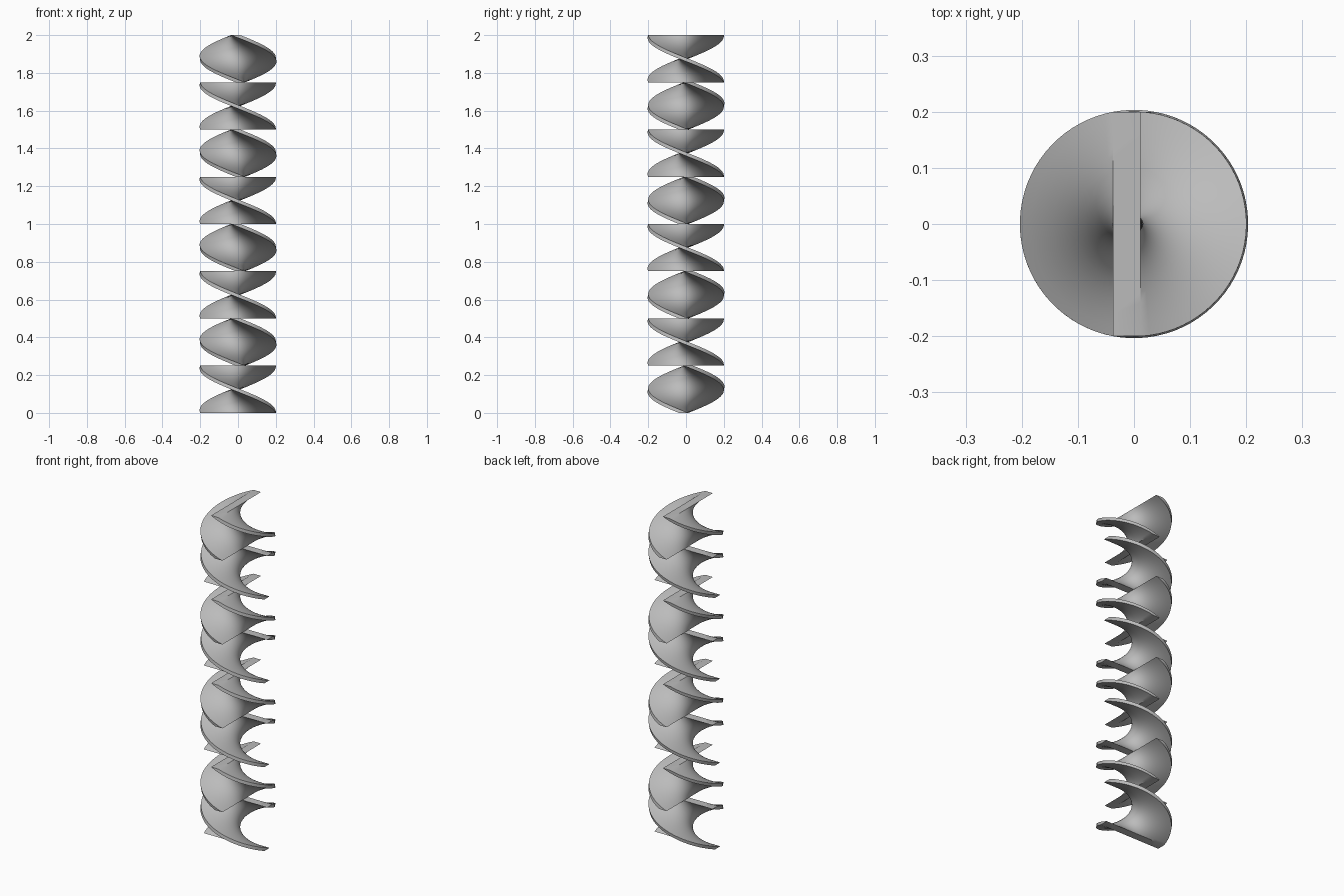
import bpy, bmesh, math

cube = bpy.data.objects.get("Cube")
if cube:
    bpy.data.objects.remove(cube, do_unlink=True)

COUNT = 8              # blades in the stack
HEIGHT = 2 / COUNT     # height of one blade
HALF = 0.2             # half the blade's width
SIDES = (-0.037, 0.012)  # the plate sits slightly off the axis
ACROSS, STEPS = 20, 40

steel = bpy.data.materials.new("grey steel")
steel.use_nodes = True
steel.diffuse_color = (0.5, 0.5, 0.5, 1)
steel.node_tree.nodes["Principled BSDF"].inputs["Base Color"].default_value = (0.5, 0.5, 0.5, 1)


def section():
    """Closed outline of the flat plate, seen from above."""
    ys = [-HALF + 2 * HALF * i / ACROSS for i in range(ACROSS + 1)]
    return [(SIDES[1], y) for y in ys] + [(SIDES[0], y) for y in reversed(ys)]


def twisted_blade(name, top, start):
    """Sweep the plate downwards through half a turn."""
    bm = bmesh.new()
    rings = []
    for s in range(STEPS + 1):
        t = s / STEPS
        a = start + math.pi * t
        c, n = math.cos(a), math.sin(a)
        rings.append([bm.verts.new((x * c - y * n, x * n + y * c, top - HEIGHT * t))
                      for x, y in section()])
    for upper, lower in zip(rings, rings[1:]):
        for i in range(len(upper)):
            j = (i + 1) % len(upper)
            bm.faces.new((upper[i], lower[i], lower[j], upper[j]))
    # Flat end caps
    bm.faces.new(rings[0])
    bm.faces.new(rings[-1][::-1])
    bmesh.ops.recalc_face_normals(bm, faces=bm.faces)
    mesh = bpy.data.meshes.new(name)
    bm.to_mesh(mesh)
    bm.free()
    mesh.materials.append(steel)
    blade = bpy.data.objects.new(name, mesh)
    bpy.context.collection.objects.link(blade)
    return blade


# Stack of blades, each crossing the one above at a right angle
bpy.ops.object.select_all(action="DESELECT")
for k in range(COUNT):
    blade = twisted_blade(f"mixer_blade_{k + 1}", 2 - k * HEIGHT, -math.pi / 2 * (k % 2))
    blade.select_set(True)
    bpy.context.view_layer.objects.active = blade
bpy.ops.object.shade_smooth_by_angle(angle=math.radians(30))
